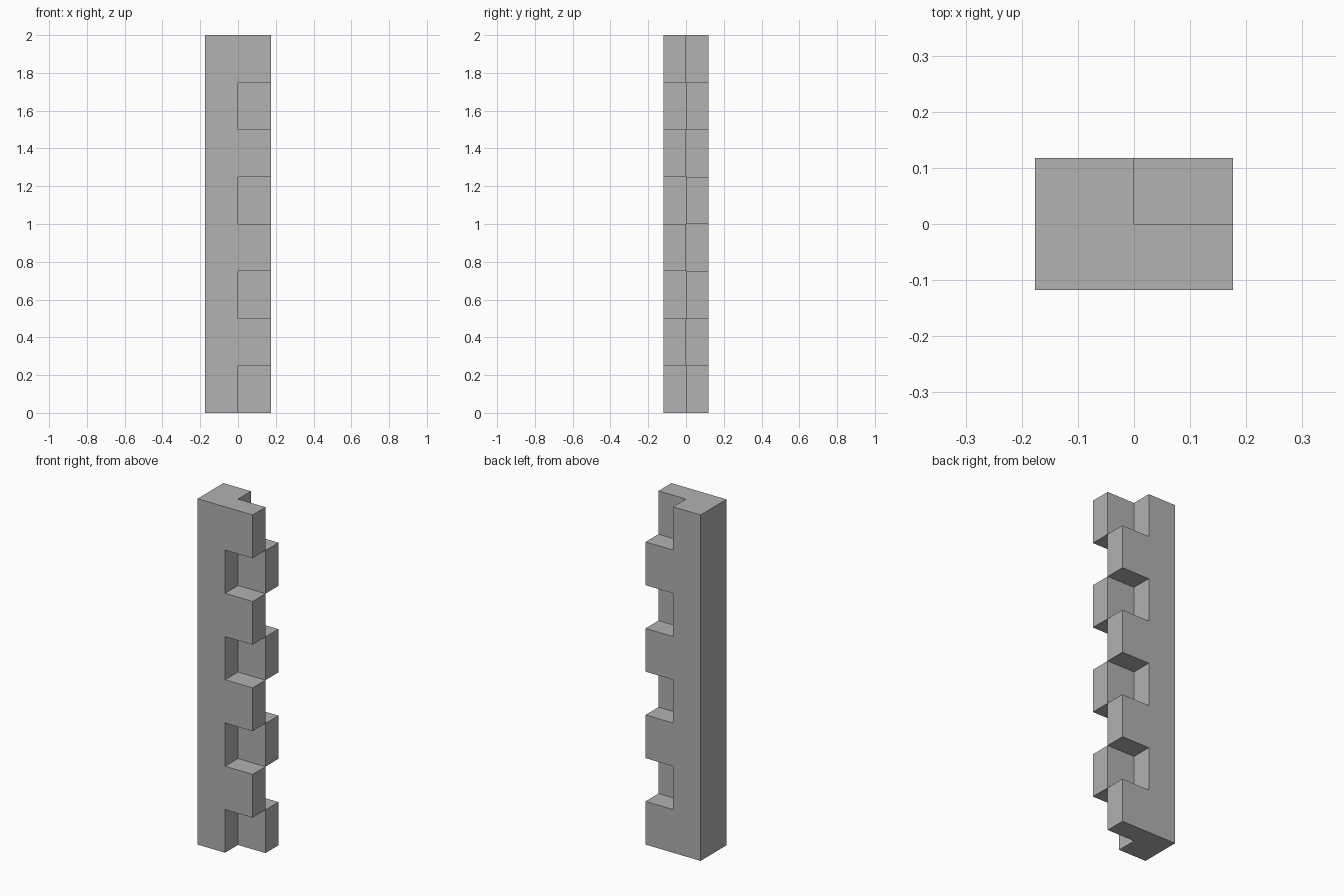
import bpy
import bmesh
from mathutils import Vector

if "Cube" in bpy.data.objects:
    bpy.data.objects.remove(bpy.data.objects["Cube"], do_unlink=True)

HALF = Vector((0.176, 0.118, 0))
STEP = 0.25
LEVELS = 8

grey = bpy.data.materials.new("plain grey")
grey.use_nodes = True
colour = (0.445, 0.445, 0.445, 1)
grey.diffuse_color = colour
grey.node_tree.nodes["Principled BSDF"].inputs["Base Color"].default_value = colour


def solid(cell):
    """Full spine on the right; teeth alternate back and front on the left."""
    i, j, k = cell
    if not (0 <= i < 2 and 0 <= j < 2 and 0 <= k < LEVELS):
        return False
    return i == 0 or (j + k) % 2 == 1


def corner(c):
    return ((c[0] - 1) * HALF.x, (c[1] - 1) * HALF.y, c[2] * STEP)


# Outer skin of the toothed bar: a face wherever a solid block meets air
bm = bmesh.new()
verts = {}
cells = [(i, j, k) for i in range(2) for j in range(2) for k in range(LEVELS)]
for cell in filter(solid, cells):
    for axis in range(3):
        u, v = (axis + 1) % 3, (axis + 2) % 3
        for side in (0, 1):
            neighbour = list(cell)
            neighbour[axis] += 2 * side - 1
            if solid(neighbour):
                continue
            loop = []
            for du, dv in ((0, 0), (1, 0), (1, 1), (0, 1)):
                c = list(cell)
                c[axis] += side
                c[u] += du
                c[v] += dv
                key = tuple(c)
                if key not in verts:
                    verts[key] = bm.verts.new(corner(key))
                loop.append(verts[key])
            bm.faces.new(loop if side else loop[::-1])

# Merge coplanar squares into clean flat faces
bmesh.ops.dissolve_limit(bm, angle_limit=0.01, verts=bm.verts, edges=bm.edges)

mesh = bpy.data.meshes.new("toothed_bar")
bm.to_mesh(mesh)
bm.free()
mesh.materials.append(grey)
bar = bpy.data.objects.new("toothed_bar", mesh)
bpy.context.collection.objects.link(bar)
